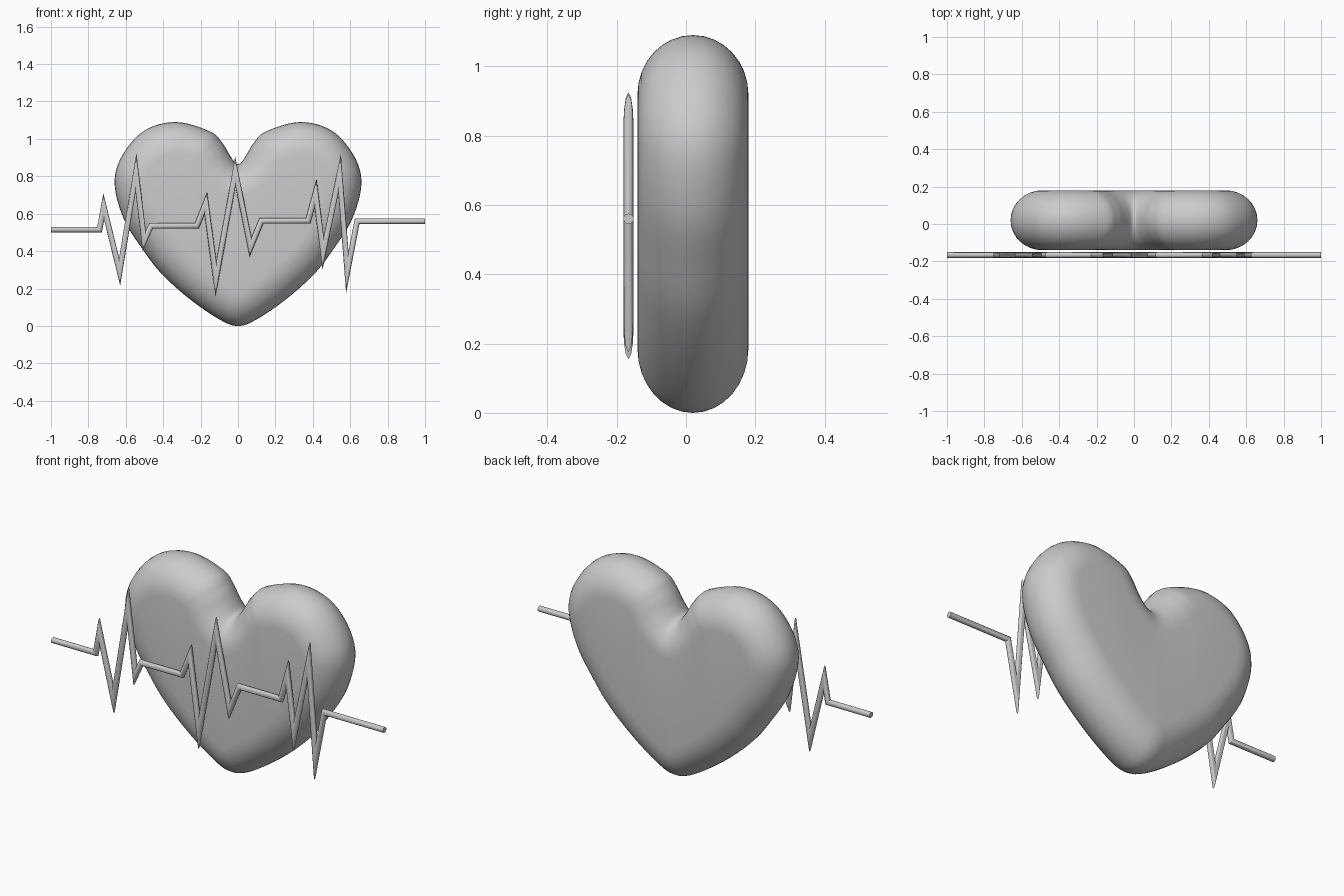
import bpy, bmesh, math
from mathutils import Vector

if "Cube" in bpy.data.objects:
    bpy.data.objects.remove(bpy.data.objects["Cube"])


def finish(name, bm, angle):
    bmesh.ops.recalc_face_normals(bm, faces=bm.faces)
    me = bpy.data.meshes.new(name)
    bm.to_mesh(me)
    bm.free()
    ob = bpy.data.objects.new(name, me)
    bpy.context.collection.objects.link(ob)
    bpy.ops.object.select_all(action='DESELECT')
    ob.select_set(True)
    bpy.context.view_layer.objects.active = ob
    bpy.ops.object.shade_smooth_by_angle(angle=math.radians(angle))
    return ob


def bridge(bm, rings, closed=True):
    for a, b in zip(rings, rings[1:]):
        n = len(a)
        for i in range(n):
            j = (i + 1) % n
            bm.faces.new((a[i], a[j], b[j], b[i]))


def smooth_loop(pts, steps=6):
    # closed Catmull-Rom spline
    out, n = [], len(pts)
    for i in range(n):
        p0, p1, p2, p3 = (Vector(pts[(i + k) % n]) for k in (-1, 0, 1, 2))
        for s in range(steps):
            t = s / steps
            out.append(0.5 * (2 * p1 + (p2 - p0) * t + (2 * p0 - 5 * p1 + 4 * p2 - p3) * t * t
                              + (3 * p1 - p0 - 3 * p2 + p3) * t ** 3))
    return out


# Heart: silhouette x, z paired with edge of the flat face x, z
half = [(0, .865, 0, .69), (.018, .875, .09, .725), (.045, .915, .17, .80),
        (.085, .98, .215, .87), (.15, 1.04, .25, .905), (.33, 1.09, .335, .92),
        (.50, 1.045, .42, .895), (.62, .91, .475, .835), (.66, .76, .49, .76),
        (.61, .57, .455, .64), (.51, .41, .375, .515), (.41, .28, .29, .41),
        (.26, .145, .15, .28), (.10, .035, .045, .205), (0, 0, 0, .185)]
full = half + [(-a, b, -c, d) for a, b, c, d in half[-2:0:-1]]
loop = smooth_loop(full)
bm = bmesh.new()
rings = []
N = 16
for k in range(N + 1):
    a = -math.pi / 2 + math.pi * k / N
    c, y = math.cos(a), 0.02 + 0.16 * math.sin(a)
    rings.append([bm.verts.new((p[2] + (p[0] - p[2]) * c, y, p[3] + (p[1] - p[3]) * c))
                  for p in loop])
bridge(bm, rings)
caps = [bm.faces.new(rings[0]), bm.faces.new(rings[-1])]
bmesh.ops.triangulate(bm, faces=caps)
finish("heart", bm, 60)

# Pulse line: mitred round tube through outer spike tips
R, Y, SIDES = 0.015, -0.166, 12
tips = [Vector(p) for p in [
    (-1, .515), (-.74, .515), (-.72, .71), (-.63, .215), (-.543, .925), (-.51, .40),
    (-.465, .535), (-.22, .535), (-.165, .715), (-.12, .155), (-.015, .905), (.062, .37),
    (.125, .562), (.375, .562), (.42, .785), (.452, .30), (.55, .92), (.578, .175),
    (.637, .56), (1, .56)]]


def mitre(pts, i):
    def normal(a, b):
        d = (b - a).normalized()
        return Vector((-d.y, d.x))
    n1 = normal(pts[max(i - 1, 0)], pts[max(i, 1)])
    n2 = normal(pts[min(i, len(pts) - 2)], pts[min(i + 1, len(pts) - 1)])
    m = (n1 + n2) / max(1 + n1.dot(n2), 0.01) * R
    if m.length > 0.12:
        m *= 0.12 / m.length
    side = 1 if n1.x * n2.y - n1.y * n2.x < 0 else -1
    return m, side, n1.dot(n2)


# pull spike centres inwards so the mitred points land on the tips
path = [p.copy() for p in tips]
for _ in range(20):
    new = []
    for i, p in enumerate(tips):
        m, side, dot = mitre(path, i)
        goal = p - m * side if dot < 0 else p
        new.append(path[i].lerp(goal, 0.5))
    path = new

bm = bmesh.new()
rings = []
for i, p in enumerate(path):
    m = mitre(path, i)[0]
    ring = []
    for k in range(SIDES):
        a = 2 * math.pi * k / SIDES
        q = p + m * math.cos(a)
        ring.append(bm.verts.new((q.x, Y + R * math.sin(a), q.y)))
    rings.append(ring)
bridge(bm, rings)
bm.faces.new(rings[0])
bm.faces.new(rings[-1])
finish("pulse_line", bm, 40)
